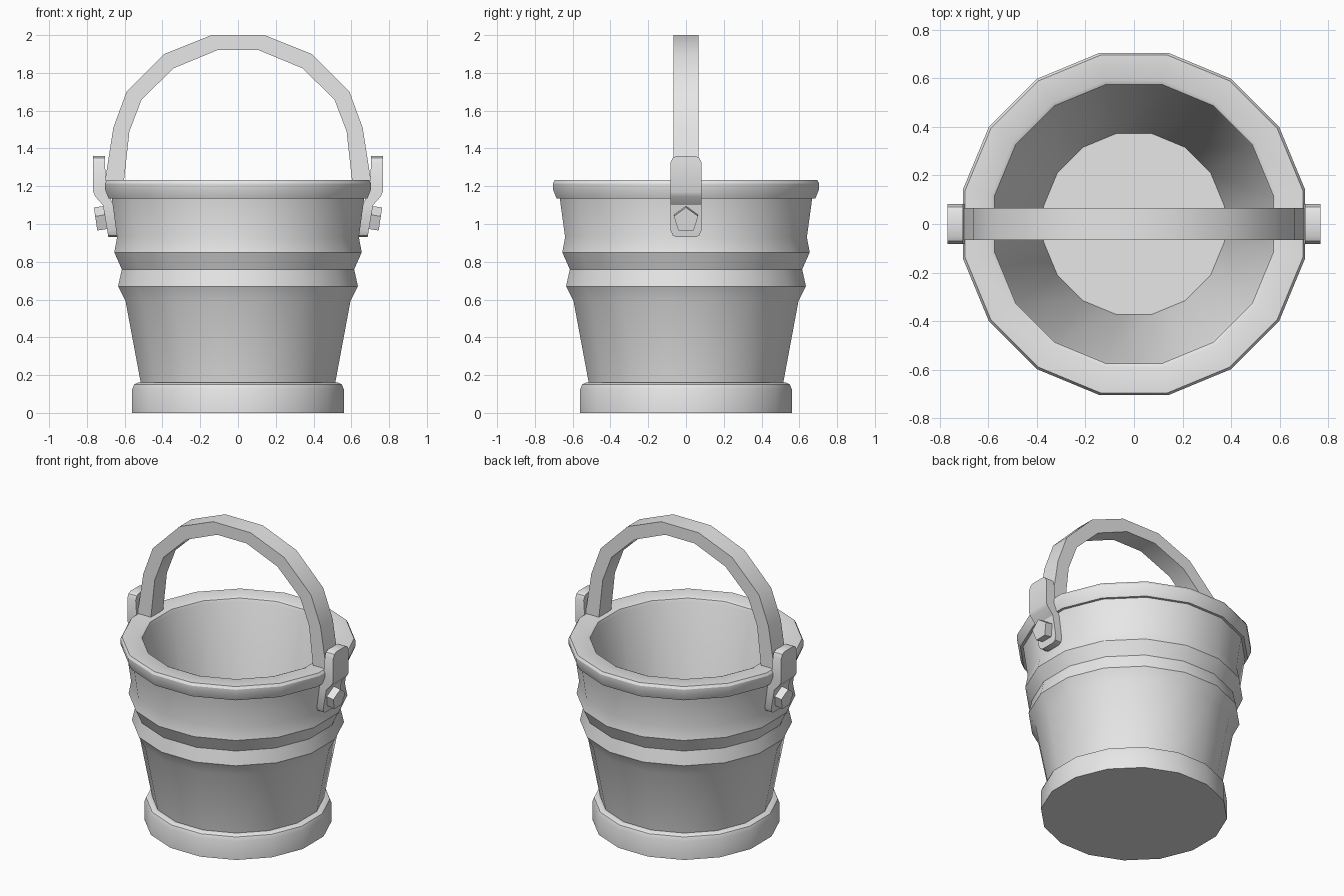
import bpy, bmesh, math
from mathutils import Vector

cube = bpy.data.objects.get("Cube")
if cube:
    bpy.data.objects.remove(cube, do_unlink=True)

metal = bpy.data.materials.new("light grey metal")
metal.use_nodes = True
grey = (0.8, 0.8, 0.8, 1)
metal.diffuse_color = grey
metal.node_tree.nodes["Principled BSDF"].inputs["Base Color"].default_value = grey


def loft(name, rings):
    """Skin a series of equal-sized rings and cap both ends."""
    bm = bmesh.new()
    loops = [[bm.verts.new(p) for p in ring] for ring in rings]
    n = len(loops[0])
    for a, b in zip(loops, loops[1:]):
        for i in range(n):
            j = (i + 1) % n
            bm.faces.new((a[i], a[j], b[j], b[i]))
    bm.faces.new(loops[0])
    bm.faces.new(loops[-1])
    bmesh.ops.recalc_face_normals(bm, faces=bm.faces)
    mesh = bpy.data.meshes.new(name)
    bm.to_mesh(mesh)
    bm.free()
    mesh.materials.append(metal)
    mesh.shade_smooth()
    mesh.set_sharp_from_angle(angle=math.radians(30))
    obj = bpy.data.objects.new(name, mesh)
    bpy.context.collection.objects.link(obj)
    return obj


# Bucket: half-width and height, from underside up the outside, down the inside
SIDES = 16
profile = [
    (0.56, 0), (0.56, 0.125), (0.55, 0.15), (0.53, 0.16), (0.515, 0.16),   # foot hoop
    (0.595, 0.59), (0.635, 0.67), (0.615, 0.76), (0.655, 0.85),            # ridges
    (0.64, 0.93), (0.668, 1.135),                                          # upper wall
    (0.685, 1.135), (0.705, 1.185), (0.705, 1.215), (0.695, 1.232),        # rim
    (0.59, 1.232), (0.575, 1.225), (0.567, 1.205),
    (0.372, 0.15),                                                         # inside floor
]
step = math.tau / SIDES
rings = []
for half, z in profile:
    r = half / math.cos(step / 2)
    rings.append([(r * math.cos((i + 0.5) * step), r * math.sin((i + 0.5) * step), z)
                  for i in range(SIDES)])
loft("bucket_body", rings)

# Handle: outer and inner points of the left half, mirrored over the top
W = 0.065
half_arch = [
    ((0.71, 1.19), (0.608, 1.19)), ((0.66, 1.51), (0.575, 1.49)),
    ((0.59, 1.70), (0.51, 1.66)), ((0.39, 1.90), (0.34, 1.825)),
    ((0.14, 2.0), (0.11, 1.92)),
]
arch = half_arch + [((-o[0], o[1]), (-i[0], i[1])) for o, i in reversed(half_arch)]
loft("handle", [[(o[0], -W, o[1]), (o[0], W, o[1]), (i[0], W, i[1]), (i[0], -W, i[1])]
                for o, i in arch])

# Brackets: height, inner x, outer x, half-width
bracket = [
    (1.36, 0.705, 0.767, 0.05), (1.35, 0.705, 0.767, 0.07), (1.325, 0.705, 0.767, 0.082),
    (1.17, 0.695, 0.767, 0.082), (1.145, 0.68, 0.755, 0.082), (1.10, 0.66, 0.715, 0.082),
    (0.965, 0.642, 0.692, 0.082), (0.94, 0.638, 0.688, 0.07), (0.93, 0.637, 0.686, 0.05),
]
for side, s in (("left", 1), ("right", -1)):
    loft(side + "_bracket", [[(s * a, -w, z), (s * a, w, z), (s * b, w, z), (s * b, -w, z)]
                             for z, a, b, w in bracket])

    # Five-sided bolt, square to the sloping wall
    axis = Vector((s, 0, -0.15)).normalized()
    across = Vector((0, 1, 0))
    up = Vector((s * 0.15, 0, 1)).normalized()
    end = Vector((s * 0.753, 0, 1.02))
    rings = []
    for depth in (0.09, 0):
        centre = end - axis * depth
        rings.append([centre + (across * math.sin(k * math.tau / 5)
                                + up * math.cos(k * math.tau / 5)) * 0.068
                      for k in range(5)])
    loft(side + "_bolt", rings)
